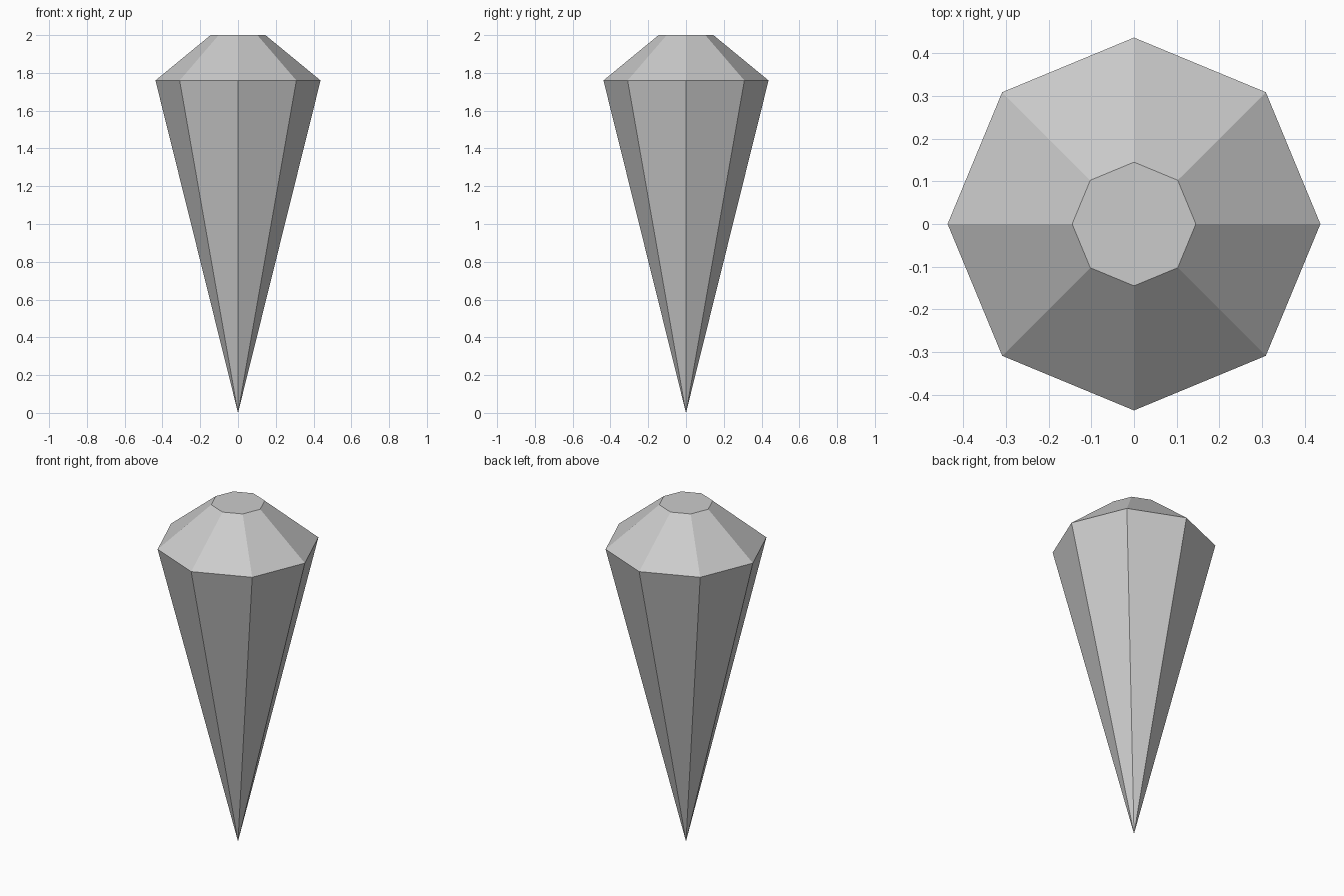
import bpy, bmesh
from math import cos, sin, tau

if "Cube" in bpy.data.objects:
    bpy.data.objects.remove(bpy.data.objects["Cube"])

SIDES = 8
GIRDLE = (0.437, 1.76)   # radius, height of the widest ring
TABLE = (0.145, 2.0)     # radius, height of the flat top


def ring(bm, radius, z):
    return [bm.verts.new((radius * cos(tau * i / SIDES), radius * sin(tau * i / SIDES), z))
            for i in range(SIDES)]


bm = bmesh.new()
tip = bm.verts.new((0, 0, 0))
girdle = ring(bm, *GIRDLE)
table = ring(bm, *TABLE)

for i in range(SIDES):
    j = (i + 1) % SIDES
    bm.faces.new((tip, girdle[j], girdle[i]))                     # long lower facet
    bm.faces.new((girdle[i], girdle[j], table[j], table[i]))      # sloping crown facet
bm.faces.new(table)                                               # flat top

bmesh.ops.recalc_face_normals(bm, faces=bm.faces)
mesh = bpy.data.meshes.new("crystal")
bm.to_mesh(mesh)
bm.free()
bpy.context.collection.objects.link(bpy.data.objects.new("crystal", mesh))
